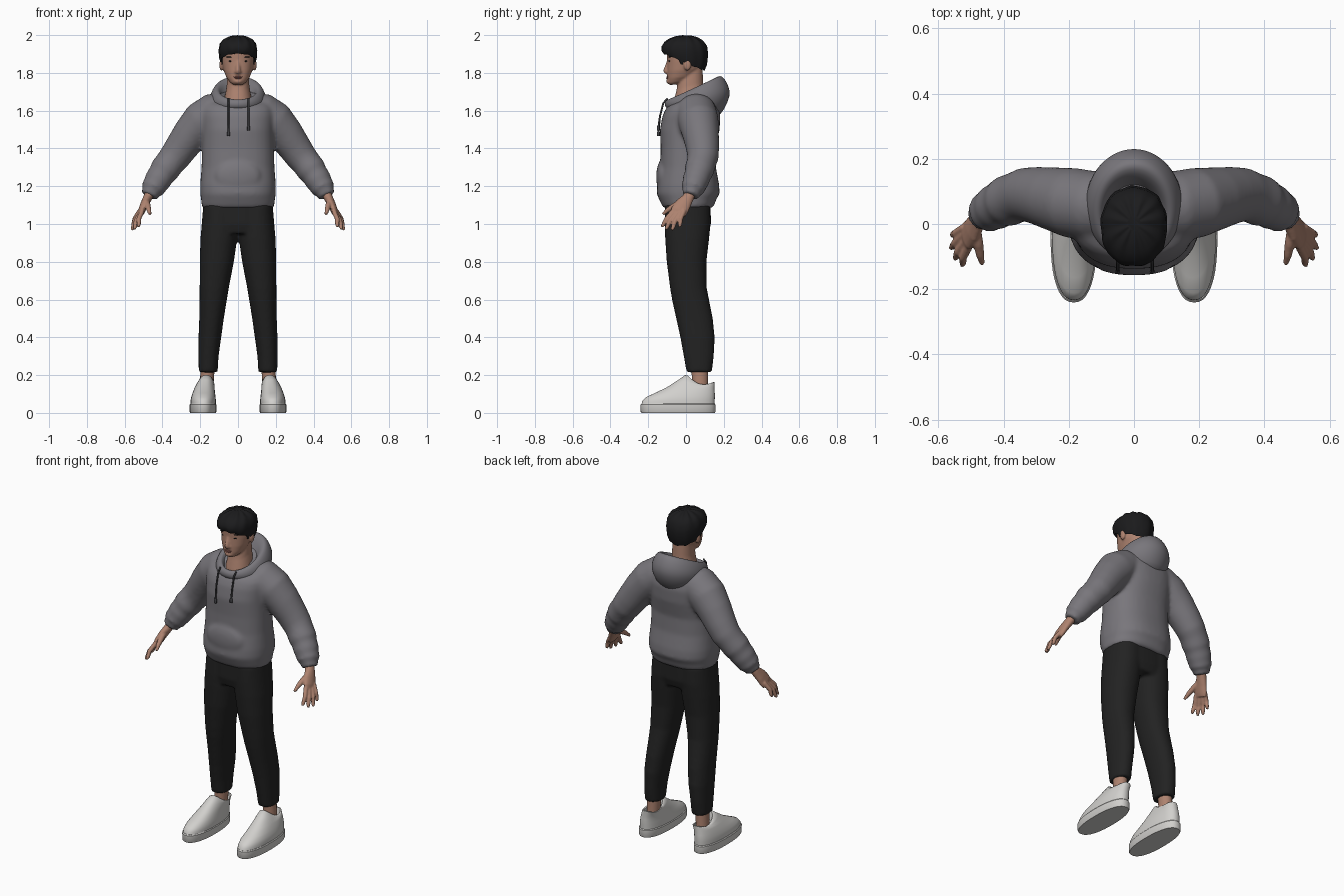
import bpy, bmesh, math
from mathutils import Vector, Matrix


def material(name, rgb):
    m = bpy.data.materials.new(name)
    m.diffuse_color = (*rgb, 1)
    return m


GREY = material("hoodie grey", (0.19, 0.182, 0.2))
BLACK = material("trouser black", (0.016, 0.016, 0.016))
HAIR = material("hair black", (0.011, 0.011, 0.012))
SKIN = material("skin", (0.42, 0.225, 0.16))
WHITE = material("shoe white", (0.64, 0.63, 0.61))
CORD = material("cord dark grey", (0.045, 0.045, 0.05))
LIP = material("lip", (0.3, 0.12, 0.1))


def skin_rings(bm, rings):
    """Bridge closed rings of points and cap both ends."""
    vs = [[bm.verts.new(p) for p in r] for r in rings]
    n = len(vs[0])
    for a, b in zip(vs, vs[1:]):
        for i in range(n):
            j = (i + 1) % n
            bm.faces.new((a[i], a[j], b[j], b[i]))
    bm.faces.new(vs[0])
    bm.faces.new(vs[-1])


def spow(v, e):
    return math.copysign(abs(v) ** e, v)


def loft(bm, rows, s=1, power=2.2, n=40, ripple=0.0, jag=0.0):
    """Rows: z front, z back, y front, y back, centre x, half width, side dip."""
    rings = []
    for row in rows:
        zf, zb, yf, yb, cx, hw = row[:6]
        dip = row[6] if len(row) > 6 else 0
        ring = []
        for i in range(n):
            a = 2 * math.pi * i / n
            k = 1 + ripple * (math.sin(9 * a) + 0.6 * math.sin(14 * a + 1 + 40 * zf))
            u, v = spow(math.cos(a), 2 / power) * k, spow(math.sin(a), 2 / power) * k
            t = (v + 1) / 2
            z = zf + (zb - zf) * t - dip * math.cos(v * math.pi / 2) + jag * math.sin(11 * a)
            ring.append((s * (cx + hw * u), yf + (yb - yf) * t, z))
        rings.append(ring)
    skin_rings(bm, rings)


def tube(bm, pts, s=1, n=16, ref=(0, 1, 0)):
    """Points: x, y, z, radius along ref, radius across it."""
    P = [Vector(p[:3]) for p in pts]
    rings = []
    for i, p in enumerate(pts):
        t = (P[min(i + 1, len(P) - 1)] - P[max(i - 1, 0)]).normalized()
        u = Vector(ref) - t * t.dot(Vector(ref))
        u.normalize()
        w = t.cross(u)
        ring = []
        for k in range(n):
            a = 2 * math.pi * k / n
            q = P[i] + u * p[3] * math.cos(a) + w * p[-1] * math.sin(a)
            ring.append((s * q.x, q.y, q.z))
        rings.append(ring)
    skin_rings(bm, rings)


def ball(bm, c, r, s=1):
    m = Matrix.Translation((s * c[0], c[1], c[2])) @ Matrix.Diagonal((*r, 1))
    bmesh.ops.create_uvsphere(bm, u_segments=20, v_segments=12, radius=1, matrix=m)


def finish(name, bm, mat, voxel=0, smooth=0, angle=60):
    bmesh.ops.recalc_face_normals(bm, faces=bm.faces)
    me = bpy.data.meshes.new(name)
    bm.to_mesh(me)
    bm.free()
    me.materials.append(mat)
    me.shade_smooth()
    me.set_sharp_from_angle(angle=math.radians(angle))
    ob = bpy.data.objects.new(name, me)
    bpy.context.collection.objects.link(ob)
    if voxel:  # fuse overlapping volumes into one soft surface
        r = ob.modifiers.new("fuse", 'REMESH')
        r.mode, r.voxel_size, r.use_smooth_shade = 'VOXEL', voxel, True
        f = ob.modifiers.new("soften", 'SMOOTH')
        f.iterations, f.factor = smooth, 0.5
    return ob


# Hoodie body and sleeves
bm = bmesh.new()
loft(bm, [(1.085, 1.085, -.118, .138, 0, .185), (1.10, 1.10, -.128, .15, 0, .193),
          (1.13, 1.13, -.142, .16, 0, .195), (1.16, 1.16, -.155, .178, 0, .2),
          (1.21, 1.21, -.152, .175, 0, .2), (1.3, 1.3, -.137, .158, 0, .193),
          (1.4, 1.4, -.134, .156, 0, .19), (1.5, 1.5, -.138, .178, 0, .19),
          (1.57, 1.58, -.125, .182, 0, .195), (1.6, 1.64, -.112, .168, 0, .19),
          (1.62, 1.69, -.1, .15, 0, .165), (1.63, 1.72, -.085, .13, 0, .11)], power=2.4)
ball(bm, (0, -.125, 1.25), (.12, .033, .09))
for s in (1, -1):
    tube(bm, [(.06, .05, 1.60, .1), (.13, .055, 1.585, .108), (.19, .065, 1.545, .108),
              (.25, .078, 1.475, .097), (.30, .088, 1.405, .088), (.335, .09, 1.355, .083),
              (.36, .082, 1.325, .078), (.39, .07, 1.285, .079), (.405, .063, 1.262, .071),
              (.425, .052, 1.232, .071), (.44, .043, 1.205, .064), (.452, .036, 1.187, .064),
              (.459, .031, 1.173, .05), (.471, .023, 1.148, .046)], s, 24)
finish("hoodie", bm, GREY, .011, 5)

# Hood folded behind the neck
bm = bmesh.new()
loft(bm, [(1.60, 1.555, -.10, .165, 0, .11), (1.625, 1.60, -.112, .2, 0, .142),
          (1.64, 1.68, -.112, .238, 0, .152), (1.65, 1.735, -.108, .225, 0, .143),
          (1.658, 1.775, -.1, .2, 0, .128), (1.66, 1.787, -.09, .182, 0, .113),
          (1.655, 1.775, -.083, .155, 0, .1), (1.635, 1.73, -.075, .125, 0, .085),
          (1.59, 1.66, -.06, .1, 0, .07)], power=2.0, n=48)
hood = finish("hood", bm, GREY, angle=80)
hood.modifiers.new("round", 'SUBSURF').render_levels = 1

# Drawstrings with tips
bm = bmesh.new()
for x, z in ((-.05, 1.47), (.056, 1.5)):
    tube(bm, [(x, -.098, 1.665, .005), (x, -.12, 1.64, .005), (x, -.138, 1.57, .005),
              (x, -.145, z + .02, .005), (x, -.146, z + .015, .008),
              (x, -.146, z - .005, .008)], n=8)
finish("drawstrings", bm, CORD)

# Trousers: hips fused with two tapered legs
bm = bmesh.new()
loft(bm, [(.95, .95, -.10, .118, 0, .17), (1.0, 1.0, -.112, .132, 0, .188),
          (1.12, 1.12, -.112, .13, 0, .182)], power=2.5)
for s in (1, -1):
    loft(bm, [(z, z, yf, yb, cx, hw) for z, yf, yb, cx, hw in (
        (.215, .003, .137, .158, .05), (.3, -.012, .147, .156, .053),
        (.4, -.03, .152, .149, .06), (.5, -.052, .142, .14, .065),
        (.6, -.074, .122, .131, .072), (.66, -.084, .11, .126, .077),
        (.8, -.102, .108, .112, .09), (.92, -.11, .122, .102, .097),
        (1.0, -.112, .13, .096, .096), (1.1, -.11, .128, .092, .092))], s)
finish("trousers", bm, BLACK, .01, 4)

# Ankles
bm = bmesh.new()
for s in (1, -1):
    tube(bm, [(.168, .075, .08, .045, .038), (.165, .075, .16, .042, .036),
              (.16, .072, .26, .045, .038)], s)
finish("ankles", bm, SKIN)

# Shoes: uppers and soles
bm = bmesh.new()
for s in (1, -1):
    loft(bm, [(.03, .03, -.236, .151, .184, .066), (.062, .07, -.233, .152, .184, .067),
              (.083, .09, -.212, .153, .183, .064), (.105, .11, -.165, .152, .181, .059),
              (.135, .13, -.102, .151, .177, .053), (.175, .15, -.04, .152, .172, .047, .01),
              (.2, .163, -.005, .152, .169, .043, .028), (.198, .163, .008, .145, .169, .037, .028),
              (.15, .12, .02, .135, .169, .033)], s, 2.3)
finish("shoe_uppers", bm, WHITE)
bm = bmesh.new()
for s in (1, -1):
    loft(bm, [(0, 0, -.236, .153, .185, .068), (.006, .006, -.24, .156, .185, .071),
              (.044, .044, -.241, .156, .185, .071), (.049, .049, -.236, .152, .185, .067)],
         s, 2.35)
finish("shoe_soles", bm, WHITE, angle=35)

# Hands: palm, four fingers and a thumb
bm = bmesh.new()
FINGERS = (((.507, -.068, 1.068), (.528, -.128, .985)), ((.515, -.05, 1.06), (.55, -.108, .972)),
           ((.52, -.03, 1.06), (.562, -.075, .968)), ((.519, -.01, 1.07), (.56, -.035, .985)))
for s in (1, -1):
    tube(bm, [(.458, .03, 1.18, .03, .026), (.478, .012, 1.14, .03, .024),
              (.495, -.015, 1.105, .042, .022), (.51, -.035, 1.07, .046, .019),
              (.517, -.042, 1.05, .04, .014)], s)
    for base, tip in FINGERS:
        a, b = Vector(base), Vector(tip)
        mid = a.lerp(b, .5) + Vector((.008, -.006, 0))
        tube(bm, [(*a, .0135), (*mid, .0125), (*a.lerp(b, .85), .011), (*b, .007)], s, 10)
    tube(bm, [(.487, -.015, 1.12, .018), (.478, -.06, 1.098, .016),
              (.472, -.095, 1.075, .013), (.466, -.122, 1.052, .008)], s, 10, (1, 0, 0))
finish("hands", bm, SKIN, .0045, 2)

# Head, neck, nose and ears fused together
bm = bmesh.new()
loft(bm, [(z, z + dz, yf, yb, 0, hw) for z, dz, yf, yb, hw in (
    (1.735, .01, -.085, -.02, .025), (1.744, .015, -.096, .01, .043),
    (1.77, .015, -.099, .045, .062), (1.81, .01, -.1, .075, .077),
    (1.86, 0, -.099, .092, .085), (1.91, 0, -.102, .1, .087),
    (1.95, 0, -.09, .09, .08), (1.98, 0, -.05, .05, .05))])
loft(bm, [(1.58, 1.62, -.072, .09, 0, .08), (1.65, 1.69, -.064, .092, 0, .07),
          (1.71, 1.75, -.05, .09, 0, .06), (1.8, 1.83, -.035, .088, 0, .057)])
tube(bm, [(0, -.09, 1.872, .008), (0, -.101, 1.84, .009), (0, -.108, 1.815, .013),
          (0, -.102, 1.8, .014)], ref=(1, 0, 0))
for s in (1, -1):
    ball(bm, (.011, -.1, 1.806), (.009, .01, .008), s)
    ball(bm, (.088, .008, 1.842), (.011, .02, .031), s)
ball(bm, (0, -.092, 1.756), (.024, .013, .014))
finish("head", bm, SKIN, .006, 3)

# Lips, eyes and brows
bm = bmesh.new()
ball(bm, (0, -.096, 1.779), (.024, .008, .004))
ball(bm, (0, -.096, 1.772), (.019, .009, .005))
finish("lips", bm, LIP)
bm = bmesh.new()
for s in (1, -1):
    ball(bm, (.036, -.086, 1.862), (.014, .007, .0045), s)
    ball(bm, (.04, -.086, 1.884), (.022, .008, .004), s)
finish("eyes_and_brows", bm, HAIR)

# Hair cap with a ragged lower edge, plus sideburns
bm = bmesh.new()
loft(bm, [(1.915, 1.83, -.1, .085, 0, .08), (1.902, 1.812, -.118, .096, 0, .092),
          (1.918, 1.845, -.13, .11, 0, .099), (1.94, 1.9, -.129, .116, 0, .102),
          (1.962, 1.945, -.115, .11, 0, .096), (1.98, 1.972, -.088, .09, 0, .078),
          (1.992, 1.988, -.055, .06, 0, .05), (1.997, 1.996, -.02, .025, 0, .02)],
     n=72, ripple=.012, jag=.0025)
for s in (1, -1):
    tube(bm, [(.085, -.028, 1.9, .02, .008), (.084, -.024, 1.87, .014, .007),
              (.082, -.02, 1.845, .006, .004)], s)
finish("hair", bm, HAIR)
